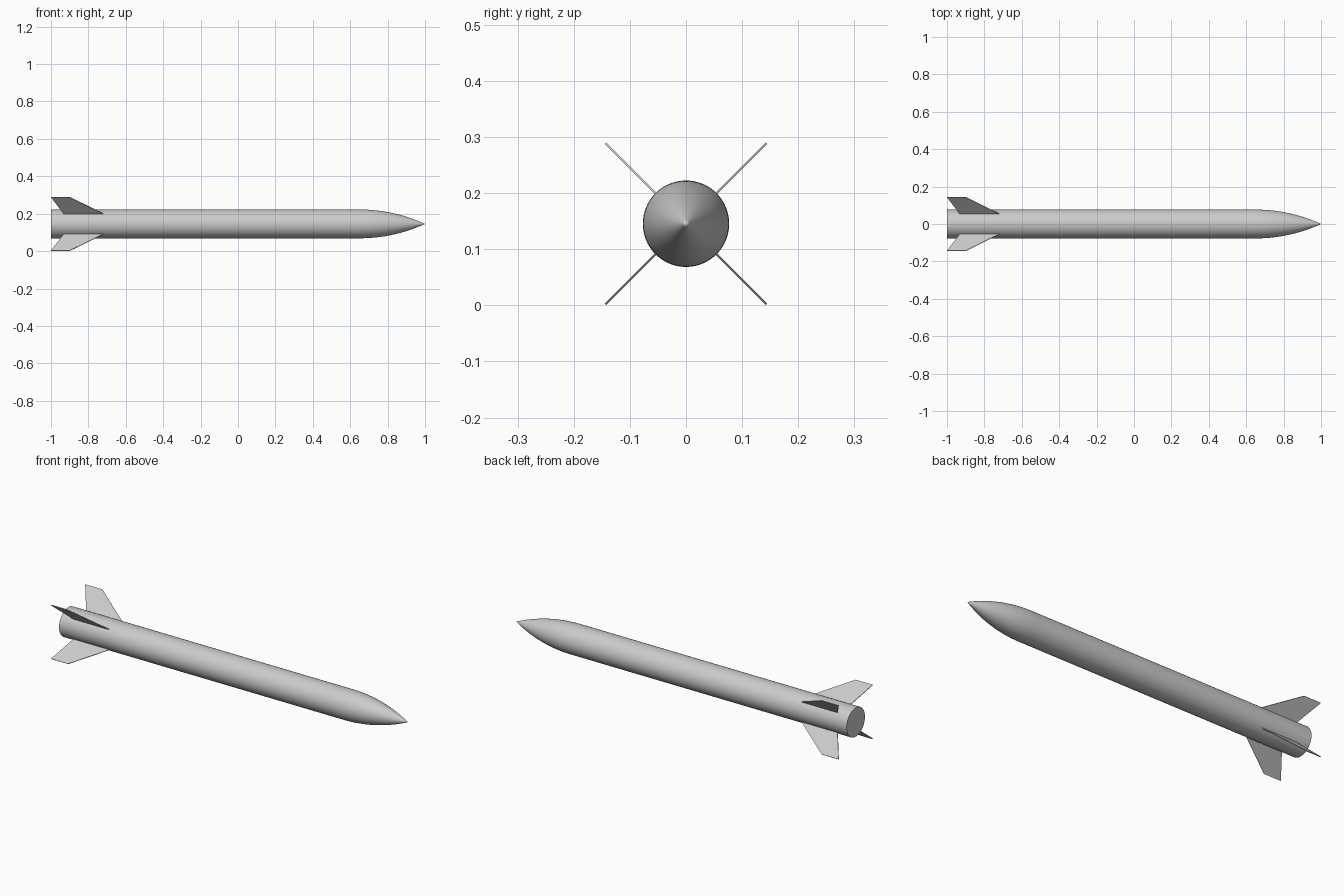
import bpy, bmesh
from math import pi, sqrt, radians
from mathutils import Matrix, Vector

cube = bpy.data.objects.get("Cube")
if cube:
    bpy.data.objects.remove(cube, do_unlink=True)

RADIUS, AXIS_Z = 0.077, 0.1455
NOSE_BASE, NOSE_LEN = 0.65, 0.35
SEGMENTS = 64

grey = bpy.data.materials.new("light grey")
grey.use_nodes = True
colour = (0.6, 0.6, 0.6, 1)
grey.diffuse_color = colour
grey.node_tree.nodes["Principled BSDF"].inputs["Base Color"].default_value = colour


def add_object(name, bm, smooth=False):
    bmesh.ops.remove_doubles(bm, verts=bm.verts, dist=1e-5)
    bmesh.ops.recalc_face_normals(bm, faces=bm.faces)
    mesh = bpy.data.meshes.new(name)
    bm.to_mesh(mesh)
    bm.free()
    mesh.materials.append(grey)
    obj = bpy.data.objects.new(name, mesh)
    bpy.context.collection.objects.link(obj)
    obj.location.z = AXIS_Z
    if smooth:
        bpy.ops.object.select_all(action="DESELECT")
        obj.select_set(True)
        bpy.context.view_layer.objects.active = obj
        bpy.ops.object.shade_smooth_by_angle(angle=radians(30))
    return obj


def lathe(name, profile):
    """Spin (x, radius) points about the long axis."""
    bm = bmesh.new()
    verts = [bm.verts.new((x, 0, r)) for x, r in profile]
    edges = [bm.edges.new(pair) for pair in zip(verts, verts[1:])]
    bmesh.ops.spin(bm, geom=verts + edges, cent=(0, 0, 0), axis=(1, 0, 0),
                   angle=2 * pi, steps=SEGMENTS)
    return add_object(name, bm, smooth=True)


# Cylindrical body with a closed rear end
lathe("body_tube", [(-1, 0), (-1, RADIUS), (NOSE_BASE, RADIUS)])

# Tangent ogive nose
rho = (RADIUS ** 2 + NOSE_LEN ** 2) / (2 * RADIUS)
steps = [NOSE_LEN * i / 24 for i in range(25)]
lathe("nose_cone", [(NOSE_BASE + d, max(0, sqrt(rho ** 2 - d ** 2) + RADIUS - rho))
                    for d in steps])

# Four swept fins set diagonally, roots sunk slightly into the body
FIN = [(-0.715, 0.074), (-0.9, 0.203), (-1.0, 0.203), (-0.93, 0.074)]
THICK = 0.004
fin_names = ["upper_front_fin", "upper_back_fin", "lower_back_fin", "lower_front_fin"]
for i, name in enumerate(fin_names):
    bm = bmesh.new()
    face = bm.faces.new([bm.verts.new((x, -THICK / 2, r)) for x, r in FIN])
    grown = bmesh.ops.extrude_face_region(bm, geom=[face])["geom"]
    bmesh.ops.translate(bm, vec=Vector((0, THICK, 0)),
                        verts=[v for v in grown if isinstance(v, bmesh.types.BMVert)])
    turn = Matrix.Rotation(radians(45 - 90 * i), 3, "X")
    bmesh.ops.rotate(bm, cent=(0, 0, 0), matrix=turn, verts=bm.verts)
    add_object(name, bm)
